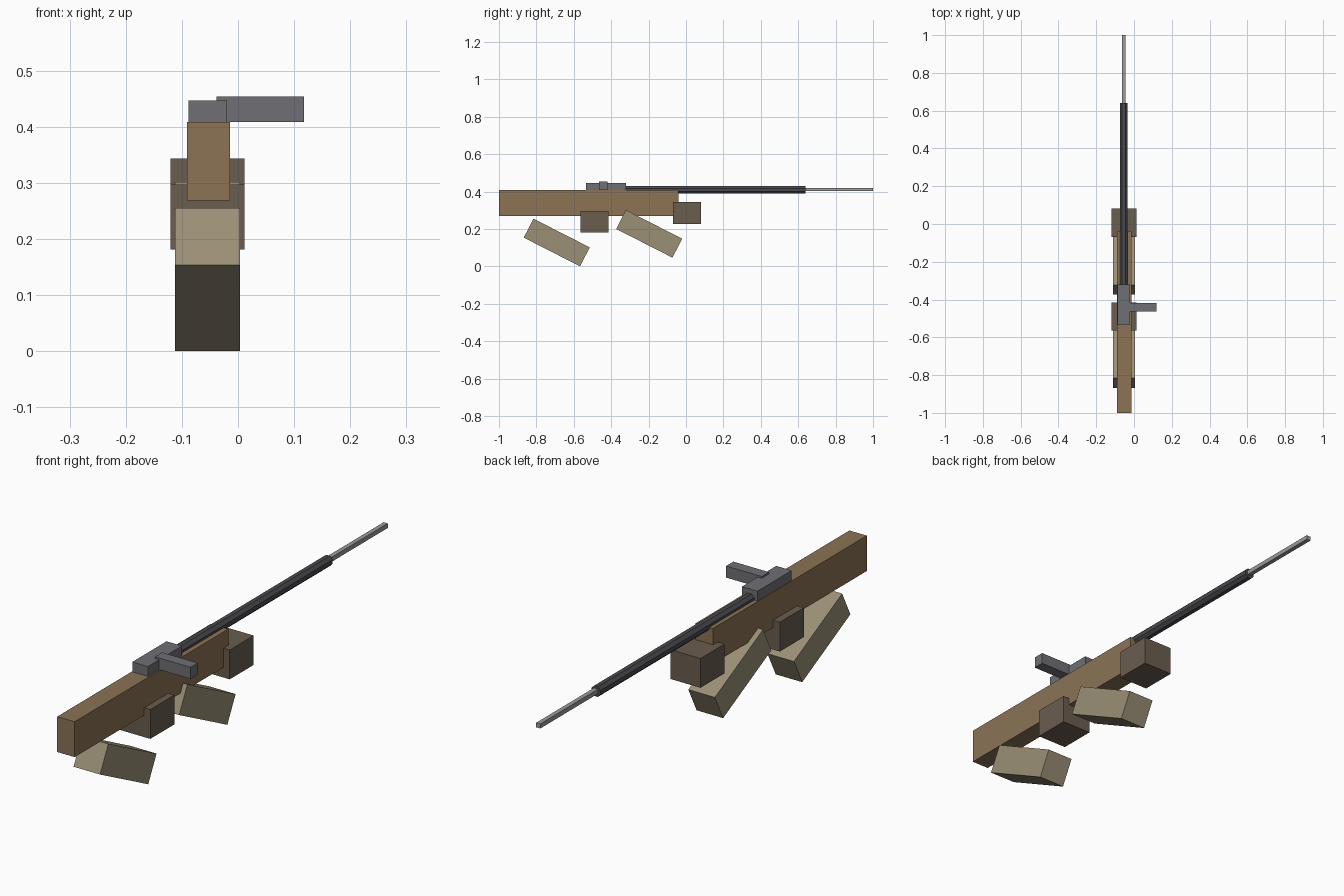
import bpy
from math import radians, cos, pi

default = bpy.data.objects.get("Cube")
if default:
    bpy.data.objects.remove(default, do_unlink=True)


def material(name, rgb):
    """Flat material from display colour values."""
    linear = [((c / 255 + 0.055) / 1.055) ** 2.4 for c in rgb] + [1.0]
    mat = bpy.data.materials.new(name)
    mat.use_nodes = True
    mat.diffuse_color = linear
    bsdf = next(n for n in mat.node_tree.nodes if n.type == 'BSDF_PRINCIPLED')
    bsdf.inputs["Base Color"].default_value = linear
    return mat


wood = material("wood_brown", (139, 115, 85))
leather = material("glove_brown", (106, 93, 79))
cloth = material("sleeve_tan", (155, 144, 119))
steel = material("steel_grey", (112, 112, 117))
gunmetal = material("dark_gunmetal", (74, 74, 79))
bright = material("bright_steel", (154, 154, 157))


def finish(name, mat):
    obj = bpy.context.object
    obj.name = obj.data.name = name
    obj.data.materials.append(mat)
    return obj


def box(name, mat, centre, size, tilt=0):
    """Box with an optional tilt about the x axis, in degrees."""
    bpy.ops.mesh.primitive_cube_add(size=1, location=centre,
                                    rotation=(radians(tilt), 0, 0))
    obj = finish(name, mat)
    obj.scale = size
    return obj


def tube(name, mat, x, z, y0, y1, width, sides):
    """Prism along y, with flat faces on its top and sides."""
    bpy.ops.mesh.primitive_cylinder_add(
        vertices=sides, radius=width / 2 / cos(pi / sides), depth=y1 - y0,
        location=(x, (y0 + y1) / 2, z), rotation=(pi / 2, 0, 0))
    obj = finish(name, mat)
    obj.rotation_euler = (pi / 2, pi / sides, 0)
    return obj


AXIS = -0.054

# Rifle body
box("stock", wood, (-0.0525, -0.52, 0.338), (0.076, 0.96, 0.14))
box("receiver", steel, (AXIS, -0.428, 0.409), (0.068, 0.214, 0.076))
box("bolt_handle", steel, (0.04, -0.442, 0.431), (0.156, 0.045, 0.046))

# Barrel and the slim rod in front of it
tube("barrel", gunmetal, AXIS, 0.409, -0.33, 0.64, 0.04, 8)
box("muzzle_rod", bright, (AXIS, 0.82, 0.411), (0.018, 0.36, 0.018))

# Hands and sloping forearms
for end, hand_y, hand_z, arm_y, arm_z in (
        ("rear", -0.49, 0.239, -0.691, 0.1275),
        ("front", 0.006, 0.285, -0.197, 0.174)):
    box(end + "_hand", leather, (AXIS, hand_y, hand_z), (0.132, 0.15, 0.116))
    box(end + "_forearm", cloth, (AXIS, arm_y, arm_z),
        (0.116, 0.338, 0.114), tilt=-27)
